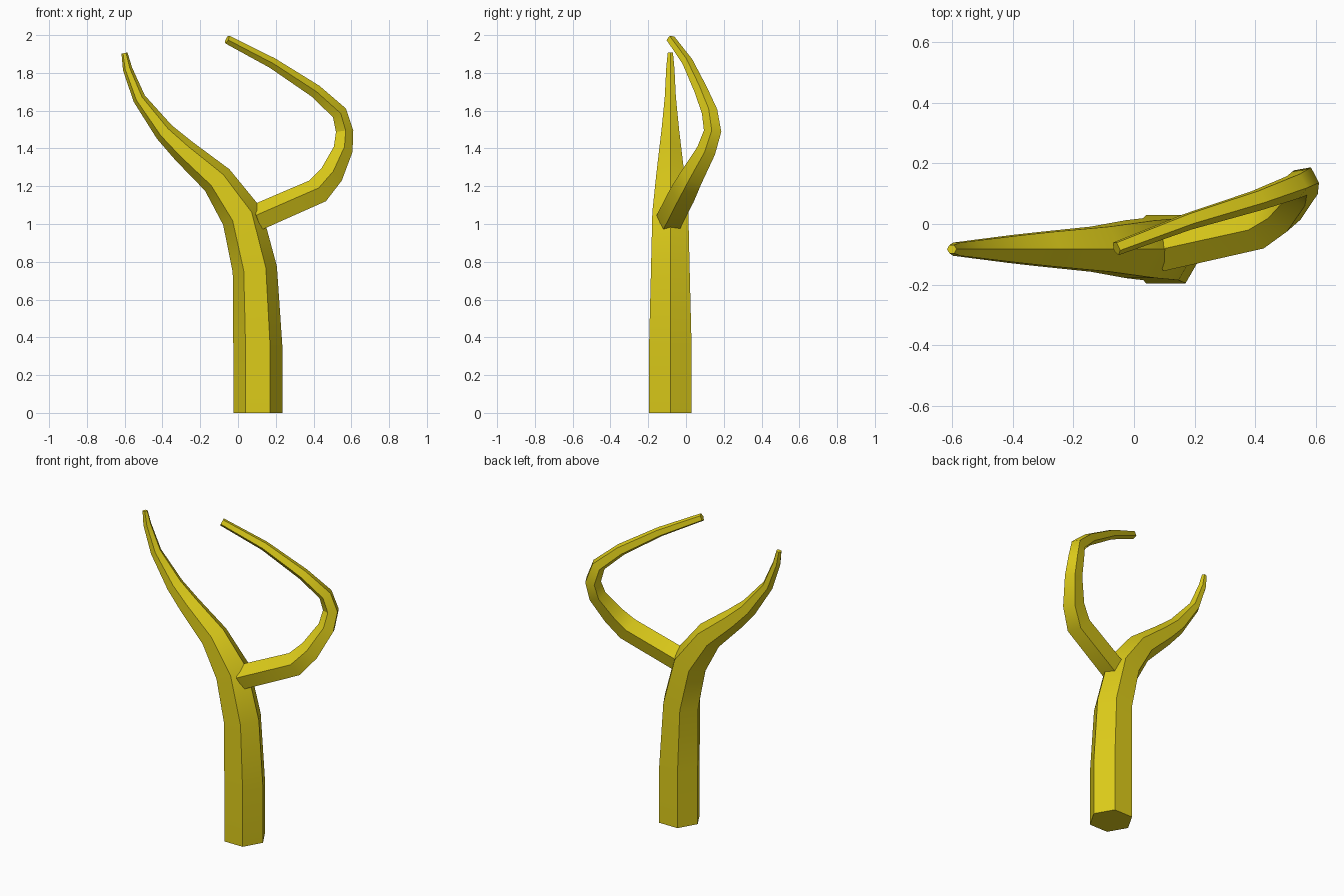
import bpy, bmesh, math
from mathutils import Vector

if "Cube" in bpy.data.objects:
    bpy.data.objects.remove(bpy.data.objects["Cube"])

wood = bpy.data.materials.new("yellow_wood")
wood.diffuse_color = (0.72, 0.60, 0.01, 1)
wood.use_nodes = True
wood.node_tree.nodes["Principled BSDF"].inputs["Base Color"].default_value = wood.diffuse_color


def sweep(name, path, sides, up):
    """Tapered tube through (x, y, z, radius) points, one corner facing 'up', no twist."""
    pts = [Vector(p[:3]) for p in path]
    bm = bmesh.new()
    rings, normal, last = [], Vector(up), None
    for i, p in enumerate(pts):
        a = (p - pts[i - 1]).normalized() if i else Vector()
        b = (pts[i + 1] - p).normalized() if i < len(pts) - 1 else Vector()
        t = (a + b).normalized()
        if last:
            normal = last.rotation_difference(t) @ normal
        normal = (normal - t * normal.dot(t)).normalized()
        side, last = t.cross(normal), t
        ring = []
        for k in range(sides):
            w = 2 * math.pi * k / sides
            ring.append(bm.verts.new(p + path[i][3] * (normal * math.cos(w) + side * math.sin(w))))
        rings.append(ring)
    for lo, hi in zip(rings, rings[1:]):
        for k in range(sides):
            n = (k + 1) % sides
            bm.faces.new((lo[k], lo[n], hi[n], hi[k]))
    bm.faces.new(rings[0][::-1])
    bm.faces.new(rings[-1])
    bmesh.ops.recalc_face_normals(bm, faces=bm.faces)
    mesh = bpy.data.meshes.new(name)
    bm.to_mesh(mesh)
    bm.free()
    mesh.materials.append(wood)
    obj = bpy.data.objects.new(name, mesh)
    bpy.context.collection.objects.link(obj)
    bpy.ops.object.select_all(action='DESELECT')
    obj.select_set(True)
    bpy.context.view_layer.objects.active = obj
    bpy.ops.object.shade_smooth_by_angle(angle=math.radians(32))
    return obj


# Six-sided trunk leaning left to a thin tip
Y = -0.083
sweep("trunk", [
    (0.105, Y, 0, 0.13), (0.105, Y, 0.35, 0.13), (0.089, Y, 0.76, 0.118),
    (0.022, Y, 1.04, 0.11), (-0.11, Y, 1.233, 0.086), (-0.287, Y, 1.387, 0.066),
    (-0.39, Y, 1.487, 0.053), (-0.523, Y, 1.664, 0.034), (-0.585, Y, 1.822, 0.025),
    (-0.601, Y, 1.905, 0.016)], 6, (1, 0, 0))

# Five-sided side branch curling right, back and over
sweep("side_branch", [
    (0.09, -0.083, 1.025, 0.076), (0.418, -0.01, 1.168, 0.075), (0.492, 0.035, 1.255, 0.066),
    (0.554, 0.11, 1.39, 0.054), (0.562, 0.143, 1.49, 0.049), (0.534, 0.127, 1.59, 0.044),
    (0.407, 0.08, 1.705, 0.037), (0.18, 0.01, 1.853, 0.030), (-0.058, -0.08, 1.977, 0.024)],
    5, (0, 0, 1))
